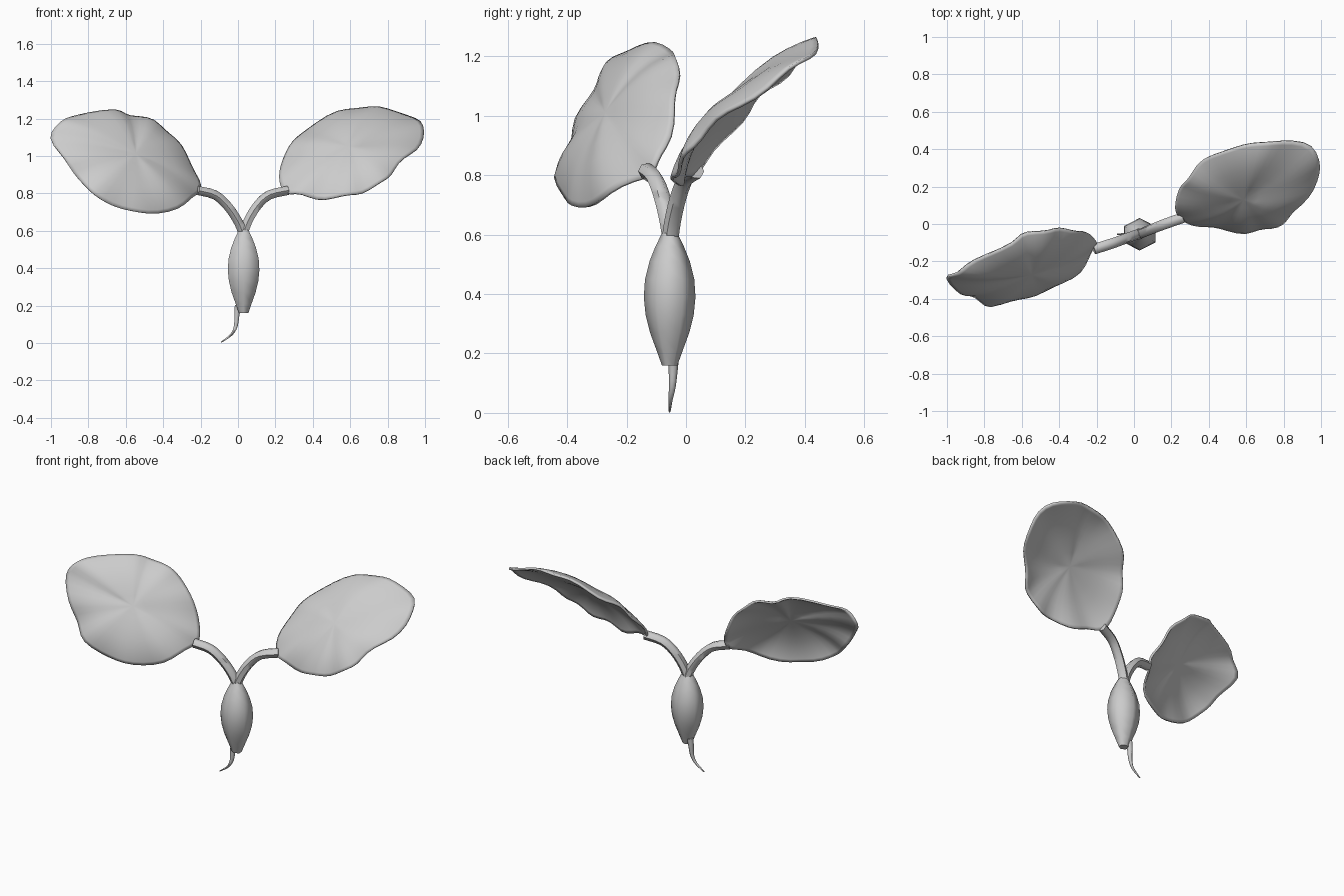
import bpy, bmesh, math
from mathutils import Vector

if "Cube" in bpy.data.objects:
    bpy.data.objects.remove(bpy.data.objects["Cube"])

grey = bpy.data.materials.new("plain_grey")
grey.diffuse_color = (0.6, 0.6, 0.6, 1)
grey.use_nodes = True
grey.node_tree.nodes["Principled BSDF"].inputs["Base Color"].default_value = grey.diffuse_color


def smooth_path(points, steps, closed=False):
    """Catmull-Rom resampling of a list of points."""
    p = [Vector(q) for q in points]
    n = len(p)
    at = (lambda i: p[i % n]) if closed else (lambda i: p[max(0, min(n - 1, i))])
    out = []
    for i in range(n if closed else n - 1):
        a, b, c, d = (at(i + k) for k in (-1, 0, 1, 2))
        for s in range(steps):
            t = s / steps
            out.append(0.5 * (2 * b + (c - a) * t + (2 * a - 5 * b + 4 * c - d) * t * t
                              + (3 * b - a - 3 * c + d) * t ** 3))
    return out if closed else out + [p[-1]]


def make_object(name, bm, angle=60):
    mesh = bpy.data.meshes.new(name)
    bm.to_mesh(mesh)
    bm.free()
    mesh.materials.append(grey)
    ob = bpy.data.objects.new(name, mesh)
    bpy.context.collection.objects.link(ob)
    bpy.ops.object.select_all(action='DESELECT')
    ob.select_set(True)
    bpy.context.view_layer.objects.active = ob
    bpy.ops.object.shade_smooth_by_angle(angle=math.radians(angle))
    return ob


def tube(name, path, radii, sides):
    """Capped tube along a path, one radius per point."""
    bm = bmesh.new()
    rings = []
    for i, c in enumerate(path):
        d = (path[min(i + 1, len(path) - 1)] - path[max(i - 1, 0)]).normalized()
        u = Vector((0, 1, 0)).cross(d).normalized()
        v = d.cross(u)
        rings.append([bm.verts.new(c + radii[i] * (u * math.sin(a) + v * math.cos(a)))
                      for a in (2 * math.pi * k / sides for k in range(sides))])
    for r, s in zip(rings, rings[1:]):
        for k in range(sides):
            j = (k + 1) % sides
            bm.faces.new((r[k], r[j], s[j], s[k]))
    bm.faces.new(rings[0])
    bm.faces.new(rings[-1])
    bmesh.ops.recalc_face_normals(bm, faces=bm.faces)
    return make_object(name, bm)


def leaf(name, outline, bulge):
    """Domed blade with a rippled, turned-down rim."""
    rim = smooth_path(outline, 3, closed=True)
    centre = sum(rim, Vector()) / len(rim)
    n = sum(((a - centre).cross(b - centre) for a, b in zip(rim, rim[1:] + rim[:1])), Vector())
    if n.z < 0:
        rim.reverse()
        n = -n
    n.normalize()
    count = len(rim)
    bm = bmesh.new()
    rings = []
    for r in (0.2, 0.4, 0.6, 0.75, 0.87, 0.95, 1.0):
        ring = []
        for k, p in enumerate(rim):
            ripple = 0.008 * math.sin(2 * math.pi * 9 * k / count) * r ** 4
            ring.append(bm.verts.new(centre + (p - centre) * r
                                     + n * (bulge * (1 - r ** 3) + ripple)))
        rings.append(ring)
    top = bm.verts.new(centre + n * bulge)
    for k in range(count):
        j = (k + 1) % count
        bm.faces.new((top, rings[0][k], rings[0][j]))
        for a, b in zip(rings, rings[1:]):
            bm.faces.new((a[k], b[k], b[j], a[j]))
    ob = make_object(name, bm, 70)
    mod = ob.modifiers.new("thickness", 'SOLIDIFY')
    mod.thickness = 0.012
    mod.offset = -1
    return ob


# Seed body: six-sided spindle
profile = [(0.16, 0.026), (0.21, 0.044), (0.27, 0.066), (0.33, 0.081), (0.39, 0.087),
           (0.45, 0.083), (0.51, 0.068), (0.56, 0.048), (0.605, 0.026)]
body = tube("seed_body", [Vector((0.03, -0.055, z)) for z, r in profile],
            [r for z, r in profile], 6)
for v in body.data.vertices:
    v.co.x = 0.03 + (v.co.x - 0.03) * 1.12

# Root: thin curling taper
root = smooth_path([(0.0, -0.042, 0.2), (-0.006, -0.043, 0.15), (-0.012, -0.046, 0.09),
                    (-0.035, -0.052, 0.045), (-0.09, -0.055, 0.004)], 3)
tube("root", root, [0.02 - 0.017 * i / (len(root) - 1) for i in range(len(root))], 6)

# Stems
for name, pts in (
    ("left_stem", [(0.03, -0.05, 0.57), (0.005, -0.06, 0.64), (-0.05, -0.08, 0.725),
                   (-0.12, -0.105, 0.79), (-0.215, -0.135, 0.815)]),
    ("right_stem", [(0.025, -0.055, 0.57), (0.05, -0.045, 0.645), (0.1, -0.025, 0.73),
                    (0.165, 0.0, 0.79), (0.265, 0.035, 0.815)])):
    path = smooth_path(pts, 3)
    tube(name, path, [0.028] * len(path), 6)

# Leaves
leaf("left_leaf", [
    (-0.2, -0.11, 0.82), (-0.22, -0.07, 0.90), (-0.28, -0.04, 1.02), (-0.36, -0.03, 1.12),
    (-0.45, -0.03, 1.19), (-0.57, -0.05, 1.22), (-0.66, -0.10, 1.245), (-0.85, -0.20, 1.225),
    (-0.95, -0.26, 1.18), (-1.0, -0.30, 1.10), (-0.93, -0.37, 0.98), (-0.85, -0.40, 0.88),
    (-0.77, -0.44, 0.79), (-0.62, -0.41, 0.72), (-0.48, -0.36, 0.69), (-0.32, -0.29, 0.72),
    (-0.24, -0.18, 0.78)], 0.075)
leaf("right_leaf", [
    (0.25, 0.02, 0.81), (0.22, 0.09, 0.88), (0.24, 0.18, 0.99), (0.29, 0.25, 1.07),
    (0.37, 0.34, 1.15), (0.53, 0.41, 1.235), (0.67, 0.43, 1.265), (0.80, 0.445, 1.25),
    (0.95, 0.41, 1.205), (0.995, 0.31, 1.13), (0.96, 0.18, 1.04), (0.86, 0.07, 0.96),
    (0.80, 0.0, 0.88), (0.70, -0.03, 0.82), (0.60, -0.05, 0.79), (0.46, -0.03, 0.77),
    (0.34, -0.01, 0.79)], 0.07)
